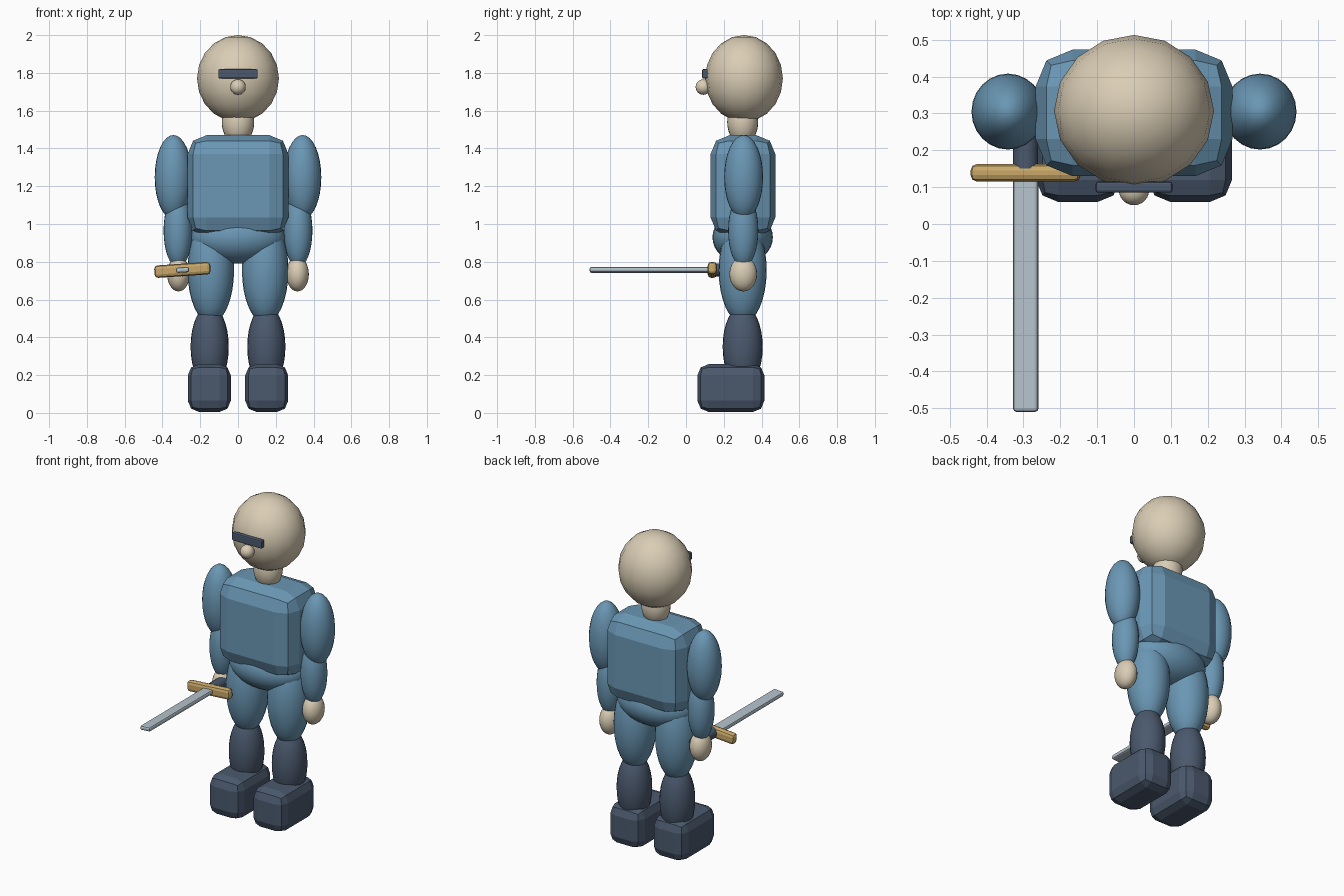
import bpy
import math

if "Cube" in bpy.data.objects:
    bpy.data.objects.remove(bpy.data.objects["Cube"])

BODY_Y = 0.30


def material(name, rgb):
    m = bpy.data.materials.new(name)
    m.diffuse_color = (*rgb, 1)
    m.use_nodes = True
    m.node_tree.nodes["Principled BSDF"].inputs["Base Color"].default_value = m.diffuse_color
    return m


skin = material("skin", (0.70, 0.61, 0.46))
blue = material("blue_cloth", (0.145, 0.31, 0.46))
dark = material("dark_slate", (0.07, 0.10, 0.155))
gold = material("gold", (0.58, 0.39, 0.14))
steel = material("steel", (0.47, 0.55, 0.61))


def finish(name, mat):
    ob = bpy.context.object
    ob.name = name
    ob.data.materials.append(mat)
    return ob


def ellipsoid(name, loc, radii, mat, segments=24, rings=16):
    bpy.ops.mesh.primitive_uv_sphere_add(segments=segments, ring_count=rings, radius=1, location=loc)
    ob = finish(name, mat)
    ob.scale = radii
    bpy.ops.object.transform_apply(location=False, rotation=False, scale=True)
    bpy.ops.object.shade_smooth()
    return ob


def rounded_box(name, lo, hi, bevel, mat, roll=0.0):
    centre = [(a + b) / 2 for a, b in zip(lo, hi)]
    bpy.ops.mesh.primitive_cube_add(size=1, location=centre)
    ob = finish(name, mat)
    ob.scale = [b - a for a, b in zip(lo, hi)]
    bpy.ops.object.transform_apply(location=False, rotation=False, scale=True)
    mod = ob.modifiers.new("rounding", 'BEVEL')
    mod.width = bevel
    mod.segments = 2
    mod.limit_method = 'NONE'
    ob.rotation_euler.y = roll
    return ob


# Head, face and neck
ellipsoid("head", (0, 0.307, 1.77), (0.217, 0.206, 0.23), skin, 16, 10)
ellipsoid("nose", (0, 0.092, 1.725), (0.041, 0.041, 0.041), skin)
ellipsoid("neck", (0, BODY_Y, 1.54), (0.086, 0.082, 0.12), skin)
rounded_box("visor", (-0.104, 0.085, 1.77), (0.104, 0.115, 1.82), 0.007, dark)

# Trunk
rounded_box("torso", (-0.267, 0.13, 0.935), (0.267, 0.473, 1.47), 0.10, blue)
ellipsoid("hips", (0, BODY_Y, 0.93), (0.25, 0.16, 0.14), blue)

# Limbs, one set per side
for side, s in (("right", -1), ("left", 1)):
    ellipsoid(side + "_upper_arm", (s * 0.342, 0.305, 1.248), (0.099, 0.103, 0.223), blue)
    ellipsoid(side + "_forearm", (s * 0.318, 0.303, 0.965), (0.076, 0.080, 0.195), blue)
    ellipsoid(side + "_hand", (s * 0.315, 0.303, 0.735), (0.060, 0.073, 0.092), skin)
    ellipsoid(side + "_thigh", (s * 0.144, BODY_Y, 0.755), (0.123, 0.127, 0.28), blue)
    ellipsoid(side + "_shin", (s * 0.150, BODY_Y, 0.35), (0.101, 0.106, 0.22), dark)
    x0, x1 = sorted((s * 0.038, s * 0.266))
    rounded_box(side + "_shoe", (x0, 0.06, 0.005), (x1, 0.415, 0.258), 0.06, dark)

# Sword held forward in the right hand, rolled slightly
ROLL = -math.radians(4)
rounded_box("blade", (-0.328, -0.51, 0.743), (-0.259, 0.14, 0.771), 0.010, steel, ROLL)
rounded_box("guard", (-0.443, 0.115, 0.724), (-0.145, 0.163, 0.790), 0.018, gold, ROLL)
bpy.ops.mesh.primitive_cylinder_add(vertices=16, radius=0.034, depth=0.19,
                                    location=(-0.294, 0.245, 0.757),
                                    rotation=(math.pi / 2, 0, 0))
finish("grip", dark)
bpy.ops.object.shade_smooth_by_angle()
